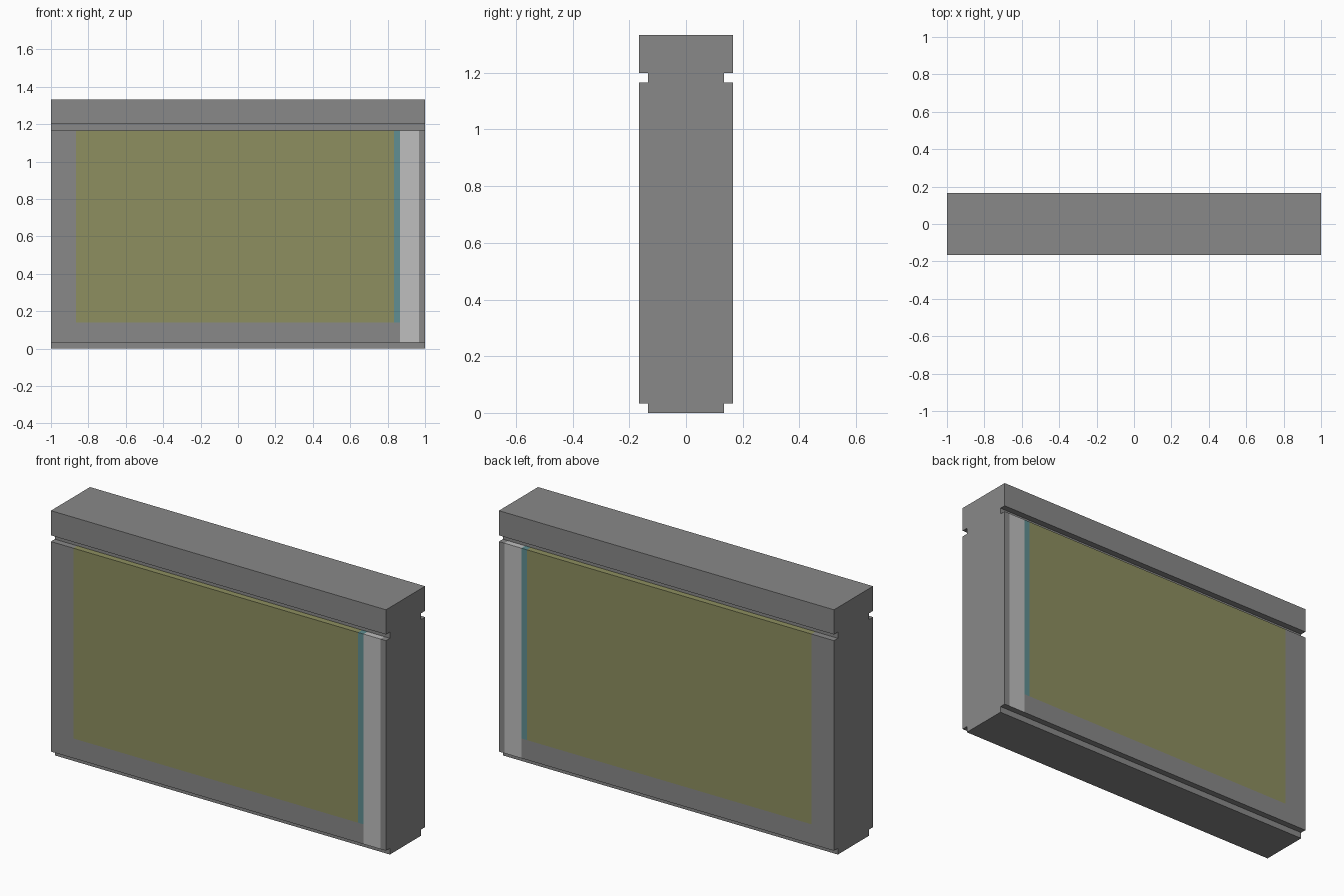
import bpy, bmesh

if "Cube" in bpy.data.objects:
    bpy.data.objects.remove(bpy.data.objects["Cube"])

U = 1 / 30  # the model sits on a grid of thirtieths


def material(name, rgb):
    m = bpy.data.materials.new(name)
    m.diffuse_color = (*[(((c / 255) + 0.055) / 1.055) ** 2.4 for c in rgb], 1)
    m.use_nodes = True
    m.node_tree.nodes["Principled BSDF"].inputs["Base Color"].default_value = m.diffuse_color
    return m


mats = [material("mid grey", (137, 137, 137)),
        material("olive panel", (141, 143, 96)),
        material("teal edge", (96, 143, 146)),
        material("light grey", (191, 191, 191))]

# Side profile (half depth, height): recessed foot, body, groove, top cap
half = [(4, 0), (4, 1), (5, 1), (5, 35), (4, 35), (4, 36), (5, 36), (5, 40)]
profile = half + [(-y, z) for y, z in reversed(half)]

bm = bmesh.new()
section = bm.faces.new([bm.verts.new((-30 * U, y * U, z * U)) for y, z in profile])
ext = bmesh.ops.extrude_face_region(bm, geom=[section])
bmesh.ops.translate(bm, vec=(60 * U, 0, 0),
                    verts=[v for v in ext["geom"] if isinstance(v, bmesh.types.BMVert)])


# Cut the faces along the borders of the coloured areas
def cut(co, no):
    bmesh.ops.bisect_plane(bm, geom=bm.verts[:] + bm.edges[:] + bm.faces[:],
                           plane_co=co, plane_no=no)


for x in (-26, 25, 26, 29):
    cut((x * U, 0, 0), (1, 0, 0))
cut((0, 0, 4.2 * U), (0, 0, 1))
bmesh.ops.recalc_face_normals(bm, faces=bm.faces[:])

# Colour areas: x start, x end, bottom z, material (front, back and groove ledge)
areas = [(-26, 25, 4.2, 1), (25, 26, 4.2, 2), (26, 29, 1.1, 3)]
for f in bm.faces:
    c = f.calc_center_median() / U
    for x0, x1, z0, index in areas:
        if x0 < c.x < x1 and z0 < c.z < 35.1:
            f.material_index = index

mesh = bpy.data.meshes.new("panel_case")
bm.to_mesh(mesh)
bm.free()
for m in mats:
    mesh.materials.append(m)
case = bpy.data.objects.new("panel_case", mesh)
bpy.context.collection.objects.link(case)
